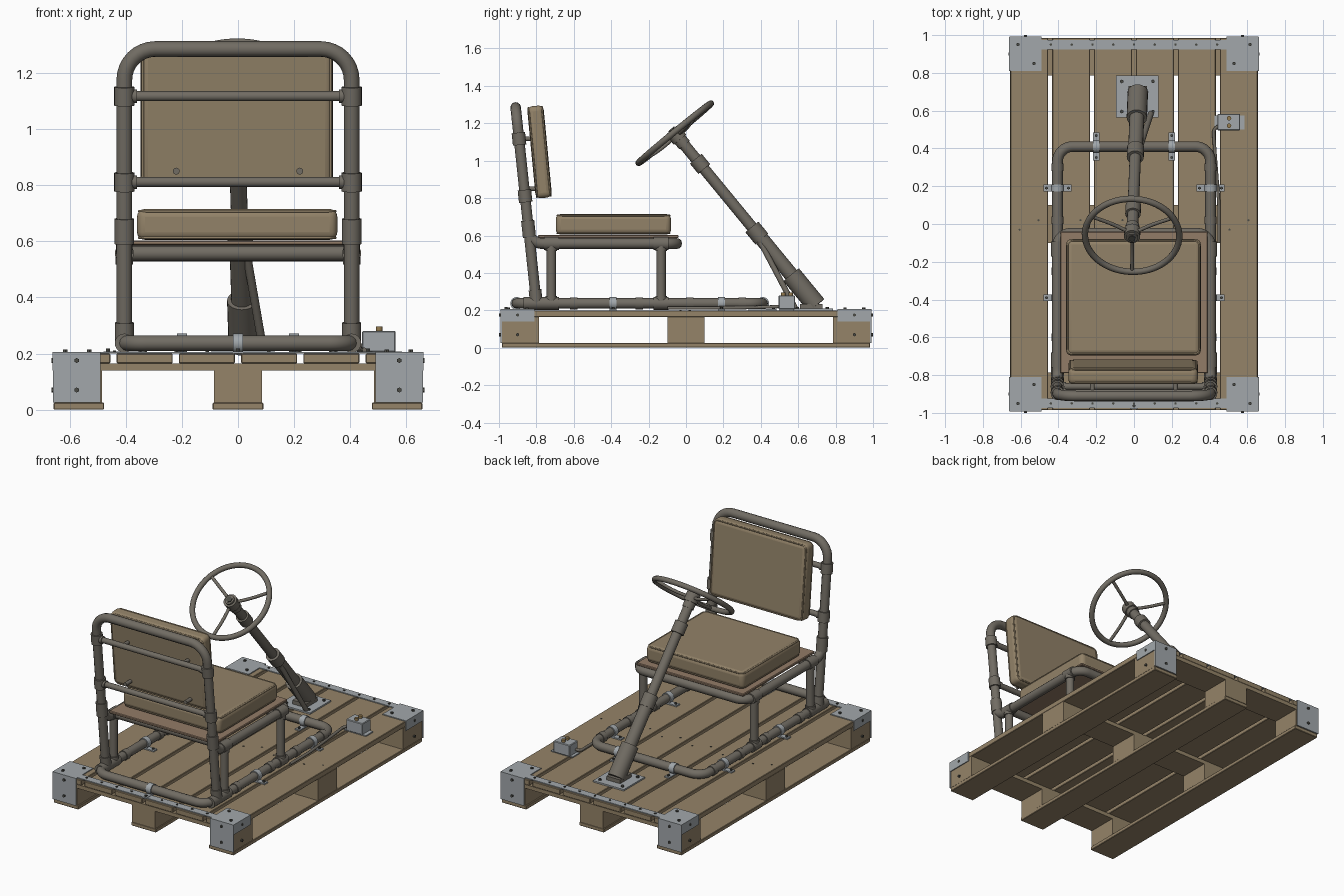
import bpy, math
from mathutils import Vector, Matrix

if "Cube" in bpy.data.objects:
    bpy.data.objects.remove(bpy.data.objects["Cube"])


def material(name, r, g, b):
    m = bpy.data.materials.new(name)
    m.use_nodes = True
    m.diffuse_color = (r, g, b, 1)
    m.node_tree.nodes["Principled BSDF"].inputs["Base Color"].default_value = (r, g, b, 1)
    return m


WOOD = material("pallet wood", .30, .23, .14)
PLY = material("seat plywood", .29, .2, .135)
LEATHER = material("tan upholstery", .29, .225, .14)
STEEL = material("tube steel", .165, .15, .125)
ZINC = material("zinc plate", .36, .39, .41)
DARK = material("dark bolt", .07, .07, .06)
BRASS = material("brass", .3, .2, .08)


def finish(ob, name, mat, smooth=True):
    ob.name = name
    ob.data.materials.clear()
    ob.data.materials.append(mat)
    bpy.ops.object.select_all(action="DESELECT")
    ob.select_set(True)
    bpy.context.view_layer.objects.active = ob
    if smooth:
        bpy.ops.object.shade_smooth_by_angle(angle=math.radians(40))
    return ob


def box(name, mat, x, y, z, bevel=0, matrix=None, segments=1):
    """Box from (min, max) ranges, optionally moved by a matrix."""
    bpy.ops.mesh.primitive_cube_add(size=1)
    ob = bpy.context.object
    size = [r[1] - r[0] for r in (x, y, z)]
    mid = [(r[0] + r[1]) / 2 for r in (x, y, z)]
    ob.data.transform(Matrix.Translation(mid) @ Matrix.Diagonal((*size, 1)))
    if matrix:
        ob.matrix_world = matrix
    if bevel:
        mod = ob.modifiers.new("Bevel", "BEVEL")
        mod.width, mod.segments = bevel, segments
    return finish(ob, name, mat, segments > 1)


def rod(name, mat, a, b, r, sides=20):
    """Straight cylinder between two points."""
    a, b = Vector(a), Vector(b)
    bpy.ops.mesh.primitive_cylinder_add(radius=r, depth=(b - a).length, vertices=sides)
    ob = bpy.context.object
    turn = (b - a).to_track_quat("Z", "Y").to_matrix().to_4x4()
    ob.matrix_world = Matrix.Translation((a + b) / 2) @ turn
    return finish(ob, name, mat)


def tube(name, mat, points, r, bend=.08, closed=False, matrix=None):
    """Bent pipe through the points with rounded corners."""
    pts = [Vector(p) for p in points]
    path, n = [], len(pts)
    for i, p in enumerate(pts):
        if not closed and i in (0, n - 1):
            path.append(p)
            continue
        a = p + (pts[i - 1] - p).normalized() * bend
        b = p + (pts[(i + 1) % n] - p).normalized() * bend
        c, d = a.lerp(p, .55), b.lerp(p, .55)
        for k in range(9):
            t = k / 8
            s = 1 - t
            path.append(a * s**3 + c * 3 * s * s * t + d * 3 * s * t * t + b * t**3)
    cu = bpy.data.curves.new(name, "CURVE")
    cu.dimensions, cu.bevel_depth, cu.bevel_resolution = "3D", r, 4
    cu.use_fill_caps = True
    sp = cu.splines.new("POLY")
    sp.points.add(len(path) - 1)
    for q, p in zip(sp.points, path):
        q.co = (*p, 1)
    sp.use_cyclic_u = closed
    ob = bpy.data.objects.new(name, cu)
    bpy.context.collection.objects.link(ob)
    if matrix:
        ob.matrix_world = matrix
    bpy.ops.object.select_all(action="DESELECT")
    ob.select_set(True)
    bpy.context.view_layer.objects.active = ob
    bpy.ops.object.convert(target="MESH")
    return finish(bpy.context.object, name, mat)


def bolt(p, axis=(0, 0, 1), r=.009, h=.01):
    p = Vector(p)
    rod("bolt", DARK, p, p + Vector(axis) * h, r, 6)


# Pallet: deck boards, cross boards, runners and blocks
for i in range(6):
    x = -.555 + i * .222
    box("deck_board", WOOD, (x - .1, x + .1), (-.985, .985), (.165, .2), .003)
    for y in (-.03, .02):
        bolt((x + (.05 if y > 0 else -.05), y, .198), r=.006, h=.004)
for y in (-.885, 0, .885):
    box("cross_board", WOOD, (-.655, .655), (y - .1, y + .1), (.14, .165))
    for x in (-.57, 0, .57):
        box("pallet_block", WOOD, (x - .085, x + .085), (y - .1, y + .1), (.025, .14))
for x in (-.567, 0, .567):
    box("bottom_runner", WOOD, (x - .09, x + .09), (-.985, .985), (0, .025), .003)

# Corner brackets and end strips
for sy in (-1, 1):
    box("end_strip", ZINC, (-.49, .49), sorted((sy * .925, sy * .975)), (.2, .206))
    for i in range(9):
        bolt((-.44 + i * .11, sy * .95, .205), r=.007, h=.006)
    for sx in (-1, 1):
        xr, yr = sorted((sx * .49, sx * .66)), sorted((sy * .81, sy * .99))
        box("corner_top", ZINC, xr, yr, (.2, .206))
        box("corner_end", ZINC, xr, sorted((sy * .985, sy * .992)), (.025, .206))
        box("corner_side", ZINC, sorted((sx * .655, sx * .661)), yr, (.14, .206))
        for d in (.53, .615):
            bolt((sx * d, sy * (.95 if d > .6 else .85), .205))
        for z in (.07, .175):
            bolt((sx * .575, sy * .99, z), (0, sy, 0))
            bolt((sx * .655, sy * .9, z), (sx, 0, 0))

# Base tube loop with clamps
R, X, ZB = .028, .405, .237
tube("base_loop", STEEL, [(-X, -.905, ZB), (X, -.905, ZB), (X, .41, ZB), (-X, .41, ZB)], R, .08, True)


def clamp(x, y, along):
    """Pipe strap with two screwed tabs; along is the tube direction."""
    a = Vector(along)
    side = Vector((a.y, a.x, 0))
    c = Vector((x, y, ZB))
    rod("clamp_ring", ZINC, c - a * .018, c + a * .018, .034)
    h = a * .018 + side * .075
    box("clamp_tab", ZINC, (x - h.x, x + h.x), (y - h.y, y + h.y), (.2, .208))
    for s in (-1, 1):
        q = c + side * s * .058
        bolt((q.x, q.y, .207), r=.008)


clamp(0, -.905, (1, 0, 0))
for s in (-1, 1):
    clamp(s * .2, .41, (1, 0, 0))
    for y in (-.39, .19):
        clamp(s * X, y, (0, 1, 0))


# Backrest hoop, leaning rearwards
def back(x, z):
    return Vector((x, -.8 - (z - .24) * .106, z))


tube("back_hoop", STEEL, [back(-X, .24), back(-X, 1.285), back(X, 1.285), back(X, .24)], R, .11)
for z in (1.117, .811):
    rod("back_crossbar", STEEL, back(-X, z), back(X, z), .018)
    for s in (-1, 1):
        rod("back_tee", STEEL, back(s * X, z - .033), back(s * X, z + .033), .036)
        rod("back_tee_arm", STEEL, back(s * .36, z), back(s * X, z), .024)

# Seat frame on four posts
ZS = .557
seat = [back(-X, .68), (-X, -.838, ZS), (-X, -.05, ZS), (X, -.05, ZS), (X, -.838, ZS), back(X, .68)]
tube("seat_frame", STEEL, seat, .029, .07)
rod("seat_rear_bar", STEEL, (-X, -.72, ZS), (X, -.72, ZS), .027)
for s in (-1, 1):
    x = s * X
    rod("back_joint", STEEL, back(x, .59), back(x, .68), .035)
    rod("back_foot", STEEL, back(x, .24), back(x, .31), .034)
    rod("back_foot_tee", STEEL, (x, -.87, ZB), (x, -.76, ZB), .034)
    for y in (-.72, -.133):
        rod("seat_post", STEEL, (x, y, ZB), (x, y, ZS), .025)
        for z, h in ((ZB, .04), (ZS, -.04)):
            rod("post_collar", STEEL, (x, y, z), (x, y, z + h), .031)
            rod("post_tee", STEEL, (x, y - .04, z), (x, y + .04, z), .034)
    for y in (-.6, -.25, .02, .3):
        rod("pipe_coupling", STEEL, (x, y - .02, ZB), (x, y + .02, ZB), .032)
box("seat_board", PLY, (-.39, .39), (-.79, -.04), (.586, .603), .004)


# Cushions with piped edges
def cushion(name, w, h, t, matrix):
    box(name, LEATHER, (-w, w), (-h, h), (-t, t), .028, matrix, 4)
    a, b = w - .008, h - .008
    for z in (-t + .008, t - .008):
        loop = [(-a, -b, z), (a, -b, z), (a, b, z), (-a, b, z)]
        tube(name + "_piping", LEATHER, loop, .005, .03, True, matrix)


cushion("seat_cushion", .357, .308, .055, Matrix.Translation((-.003, -.388, .66)))
lean = Matrix.Rotation(math.radians(95.5), 4, "X")
cushion("back_cushion", .343, .247, .044, Matrix.Translation((-.005, -.783, 1.047)) @ lean)
for s in (-1, 1):
    for z in (.85, 1.117):
        p = back(s * .22, z)
        rod("cushion_mount", STEEL, p, p + Vector((0, .07, 0)), .012)

# Steering column: foot plate, stepped shaft and collars
box("column_plate", ZINC, (-.095, .13), (.565, .785), (.2, .21))
for x in (-.065, .1):
    for y in (.595, .755):
        bolt((x, y, .209), r=.01)
foot, hub = Vector((.02, .69, .235)), Vector((-.01, -.06, 1.147))
axis = (hub - foot).normalized()


def on(t):
    return foot.lerp(hub, t)


rod("column_foot", STEEL, on(-.01), on(.17), .054)
rod("column_lower", STEEL, on(.17), on(.45), .039)
rod("column_shaft", STEEL, on(.4), on(1.02), .03)
for a, b, r in ((.38, .45, .045), (.79, .85, .041), (.93, .99, .036)):
    rod("column_collar", STEEL, on(a), on(b), r)
box("column_stand", STEEL, (-.03, .07), (.61, .73), (.21, .235))
rod("column_brace", STEEL, (.09, .585, .21), (.03, .4, .56), .015)

# Steering wheel
tilt = axis.to_track_quat("Z", "Y").to_matrix().to_4x4()
place = Matrix.Translation(hub) @ tilt
bpy.ops.mesh.primitive_torus_add(major_radius=.25, minor_radius=.017, major_segments=64, minor_segments=12)
bpy.context.object.matrix_world = place
finish(bpy.context.object, "wheel_rim", STEEL)
local = place.inverted()
down = local.to_3x3() @ Vector((0, -.77, -.64))
for i in range(3):
    d = (Matrix.Rotation(i * math.tau / 3, 3, "Z") @ down).normalized()
    d.z = 0
    path = [d * .02 - Vector((0, 0, .015)), d * .11 - Vector((0, 0, .02)), d * .25]
    tube("wheel_spoke", STEEL, path, .01, .05, False, place)
rod("wheel_hub", STEEL, hub - axis * .045, hub + axis * .012, .043)
rod("hub_nut", DARK, hub + axis * .01, hub + axis * .03, .02, 6)

# Switch box with hose
box("switch_plate", ZINC, (.425, .585), (.5, .575), (.2, .207))
box("switch_box", ZINC, (.442, .562), (.495, .583), (.205, .28), .004)
for y in (.52, .56):
    rod("brass_button", BRASS, (.503, y, .28), (.503, y, .296), .012, 12)
tube("hose", STEEL, [(.45, .52, .23), (.42, .5, .22), (.43, .36, .215), (.45, .1, .212), (.45, -.1, .212)], .009, .02)
